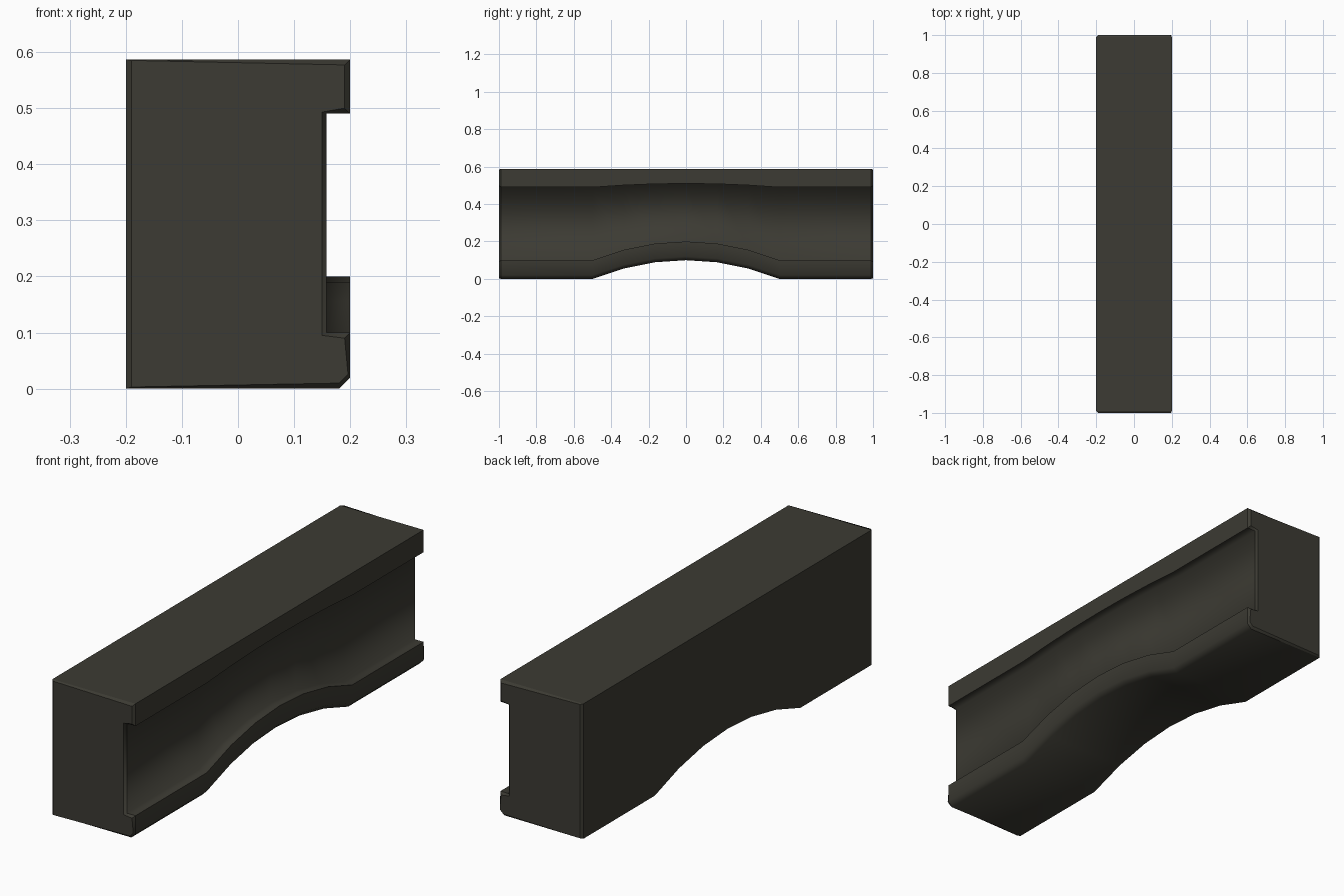
import bpy, bmesh, math

if "Cube" in bpy.data.objects:
    bpy.data.objects.remove(bpy.data.objects["Cube"])

stone = bpy.data.materials.new("dark warm grey")
stone.diffuse_color = (0.045, 0.043, 0.033, 1)
stone.use_nodes = True
stone.node_tree.nodes["Principled BSDF"].inputs["Base Color"].default_value = stone.diffuse_color

# cross-section (x, z, rise at the arch crown), from the bottom back corner
SECTION = [(-0.2, 0.0, 0.1), (-0.2, 0.587, 0), (0.2, 0.587, 0), (0.2, 0.49, 0.02),
           (0.158, 0.49, 0.02), (0.158, 0.1, 0.1), (0.2, 0.1, 0.1),
           (0.2, 0.02, 0.1), (0.18, 0.0, 0.1)]
# bevelled outline of the end faces
END = [(-0.19, 0.003), (-0.19, 0.585), (0.19, 0.577), (0.19, 0.5),
       (0.15, 0.493), (0.15, 0.095), (0.19, 0.09), (0.196, 0.026), (0.18, 0.01)]
STATIONS = [-0.99] + [i / 6 for i in range(-3, 4)] + [0.99]
SMOOTH = {4, 5, 7, 8}   # recess corners and lower chamfer shade softly

bm = bmesh.new()


def ring(y, points):
    return [bm.verts.new((x, y, z)) for x, z in points]


# beam rings with the parabolic arch
rings = [ring(-1, END)]
for y in STATIONS:
    arch = max(0, 1 - 4 * y * y)
    rings.append(ring(y, [(x, z + r * arch) for x, z, r in SECTION]))
rings.append(ring(1, END))

n = len(SECTION)
for a, b in zip(rings, rings[1:]):
    for i in range(n):
        j = (i + 1) % n
        bm.faces.new((a[i], a[j], b[j], b[i]))
bm.faces.new(rings[0])
bm.faces.new(rings[-1])
bmesh.ops.recalc_face_normals(bm, faces=bm.faces[:])

# sharp edges: the square corners and the ends
for f in bm.faces:
    f.smooth = True
for k, r in enumerate(rings):
    for i in range(n):
        if k in (0, 1, len(rings) - 2, len(rings) - 1):
            bm.edges.get((r[i], r[(i + 1) % n])).smooth = False
        if k + 1 < len(rings) and i not in SMOOTH:
            bm.edges.get((r[i], rings[k + 1][i])).smooth = False

mesh = bpy.data.meshes.new("arched_beam")
bm.to_mesh(mesh)
bm.free()
mesh.materials.append(stone)
bpy.context.collection.objects.link(bpy.data.objects.new("arched_beam", mesh))
